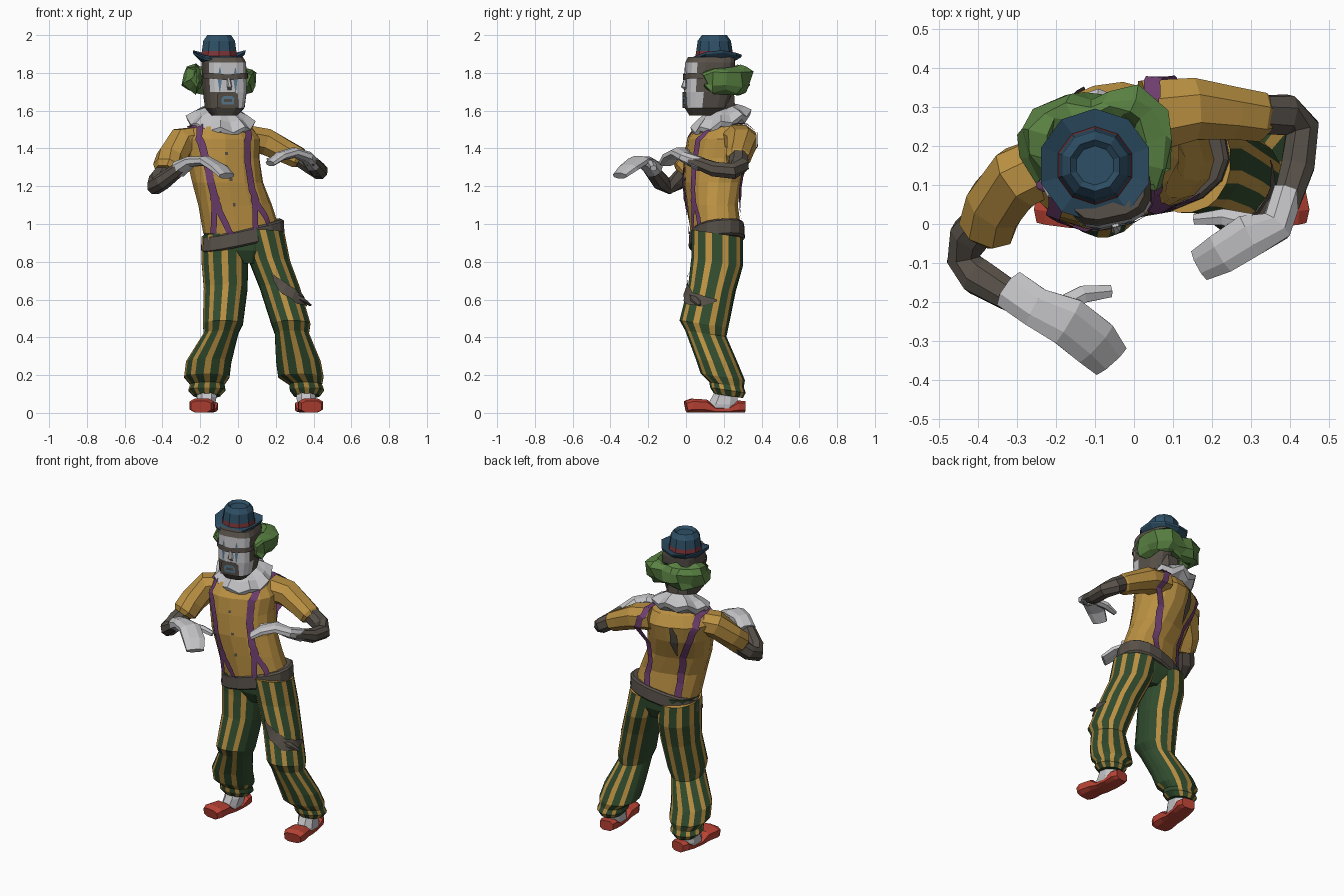
import bpy, bmesh, math, random
from mathutils import Vector, Matrix
from mathutils.bvhtree import BVHTree

random.seed(4)
if "Cube" in bpy.data.objects:
    bpy.data.objects.remove(bpy.data.objects["Cube"])

PALETTE = {
    "mustard": (0.49, 0.28, 0.055), "dark_green": (0.03, 0.07, 0.027),
    "hair_green": (0.10, 0.22, 0.055), "purple": (0.16, 0.05, 0.16),
    "hat_blue": (0.027, 0.078, 0.13), "shoe_red": (0.48, 0.055, 0.035),
    "band_red": (0.2, 0.035, 0.04), "off_white": (0.55, 0.55, 0.57),
    "dark_skin": (0.095, 0.08, 0.065), "paint_blue": (0.10, 0.19, 0.28)}
MATS = {}
for key, rgb in PALETTE.items():
    m = bpy.data.materials.new(key)
    m.use_nodes = True
    m.diffuse_color = (*rgb, 1)
    bsdf = next(n for n in m.node_tree.nodes if n.type == 'BSDF_PRINCIPLED')
    bsdf.inputs["Base Color"].default_value = (*rgb, 1)
    bsdf.inputs["Roughness"].default_value = 0.8
    MATS[key] = m


def make(name, verts, faces, mats, rule=None):
    """Mesh object; rule(polygon) picks a material name."""
    mats = mats if isinstance(mats, list) else [mats]
    bm = bmesh.new()
    vs = [bm.verts.new(v) for v in verts]
    for f in faces:
        bm.faces.new([vs[i] for i in f])
    bmesh.ops.recalc_face_normals(bm, faces=bm.faces)
    me = bpy.data.meshes.new(name)
    bm.to_mesh(me)
    bm.free()
    for k in mats:
        me.materials.append(MATS[k])
    if rule:
        for p in me.polygons:
            p.material_index = mats.index(rule(p))
    ob = bpy.data.objects.new(name, me)
    bpy.context.scene.collection.objects.link(ob)
    return ob


def skin(name, rings, mats, rule=None):
    """Bridge rings of points; side faces come first, then two caps."""
    n = len(rings[0])
    verts = [p for r in rings for p in r]
    faces = [(k * n + j, k * n + (j + 1) % n, (k + 1) * n + (j + 1) % n, (k + 1) * n + j)
             for k in range(len(rings) - 1) for j in range(n)]
    faces += [tuple(range(n)), tuple(range(len(verts) - n, len(verts)))]
    return make(name, verts, faces, mats, rule)


def section(n, a, b, power, widen=0):
    """Rounded-box outline; widen makes every odd side longer."""
    out = []
    for j in range(n):
        t = math.tau * (j + 0.5 + widen * (-1) ** j) / n
        c, s = math.cos(t), math.sin(t)
        out.append((math.copysign(abs(c) ** power, c) * a, math.copysign(abs(s) ** power, s) * b))
    return out


def loft(name, rings, mats, n=16, yaw=0, power=0.85, slope=(0, 0), rule=None, widen=0):
    """Rings are x, y, z, half width, half depth and an optional own yaw."""
    out = []
    for x, y, z, a, b, *own in rings:
        rot = Matrix.Rotation(math.radians(own[0] if own else yaw), 3, 'Z')
        ring = []
        for u, v in section(n, a, b, power, widen):
            d = rot @ Vector((u, v, 0))
            ring.append(Vector((x, y, z)) + d + Vector((0, 0, d.x * slope[0] + d.y * slope[1])))
        out.append(ring)
    return skin(name, out, mats, rule)


def limb(name, pts, mat, n=8, power=0.9, jitter=0):
    """Tube along x, y, z with half width and half thickness."""
    out = []
    for i, p in enumerate(pts):
        t = (Vector(pts[min(i + 1, len(pts) - 1)][:3]) - Vector(pts[max(i - 1, 0)][:3])).normalized()
        side = t.cross(Vector((0, 0, 1))).normalized()
        up = side.cross(t)
        out.append([Vector(p[:3]) + side * u + up * v + Vector([random.uniform(-jitter, jitter) for _ in range(3)])
                    for u, v in section(n, p[3], p[4], power)])
    return skin(name, out, mat)


def surface(*obs):
    verts, faces = [], []
    for o in obs:
        k = len(verts)
        verts += [v.co.copy() for v in o.data.vertices]
        faces += [[i + k for i in p.vertices] for p in o.data.polygons]
    return BVHTree.FromPolygons(verts, faces)


def strip(name, tree, path, widths, mat, lift=0.008, steps=6):
    """Thin band laid on a surface along a path that runs just outside it."""
    pts, ws = [], []
    if not isinstance(widths, list):
        widths = [widths] * len(path)
    for i in range(len(path) - 1):
        for s in range(steps + (i == len(path) - 2)):
            f = s / steps
            pts.append(Vector(path[i]).lerp(Vector(path[i + 1]), f))
            ws.append(widths[i] * (1 - f) + widths[i + 1] * f)
    hits, normals = [], []
    for p in pts:
        loc, nor, _, _ = tree.find_nearest(p)
        hits.append(loc)
        normals.append(nor if nor.dot(p - loc) >= 0 else -nor)
    verts = []
    for i, h in enumerate(hits):
        lo, hi = max(i - 1, 0), min(i + 1, len(hits) - 1)
        nor = sum(normals[lo:hi + 1], Vector()).normalized()
        side = (pts[hi] - pts[lo]).cross(nor).normalized() * ws[i] / 2
        verts += [h + nor * lift + side, h + nor * lift - side]
    faces = [(2 * i, 2 * i + 1, 2 * i + 3, 2 * i + 2) for i in range(len(hits) - 1)]
    return make(name, verts, faces, mat)


# Shirt body and sleeves
shirt = loft("shirt", [
    (.022, .16, .95, .207, .13, 12), (-.015, .14, 1.1, .197, .125, 15), (-.055, .14, 1.22, .19, .14, 20),
    (-.08, .167, 1.35, .195, .162, 22), (-.085, .185, 1.45, .205, .165, 24),
    (-.09, .19, 1.515, .165, .12, 24), (-.09, .18, 1.54, .09, .08, 24)], "mustard")
right_sleeve = limb("right_sleeve", [
    (-.2, .16, 1.45, .08, .07), (-.295, .12, 1.435, .085, .08), (-.355, .05, 1.35, .08, .075),
    (-.375, -.005, 1.295, .076, .075), (-.38, -.015, 1.28, .06, .055)], "mustard")
left_sleeve = limb("left_sleeve", [
    (.03, .275, 1.455, .1, .075), (.15, .295, 1.435, .085, .075), (.25, .285, 1.385, .072, .065),
    (.32, .275, 1.35, .068, .06), (.335, .272, 1.34, .053, .048)], "mustard")

# Forearms and gloves
limb("right_forearm", [(-.37, .03, 1.3, .05, .05), (-.42, -.03, 1.235, .055, .05), (-.438, -.09, 1.2, .045, .045),
                       (-.4, -.135, 1.225, .05, .045), (-.3, -.195, 1.3, .04, .035)], "dark_skin")
limb("left_forearm", [(.29, .28, 1.375, .05, .05), (.39, .28, 1.31, .055, .05), (.432, .25, 1.28, .045, .045),
                      (.42, .15, 1.29, .046, .042), (.38, .02, 1.34, .035, .03)], "dark_skin")
limb("right_glove", [(-.315, -.17, 1.29, .055, .045), (-.25, -.215, 1.33, .055, .03), (-.17, -.25, 1.335, .068, .026),
                     (-.1, -.305, 1.295, .068, .024), (-.06, -.35, 1.255, .055, .018)], "off_white")
limb("right_thumb", [(-.2, -.22, 1.33, .03, .02), (-.13, -.18, 1.315, .025, .02), (-.06, -.172, 1.295, .018, .016)], "off_white", 6)
limb("left_glove", [(.395, .08, 1.315, .042, .04), (.365, -.005, 1.355, .045, .03), (.295, -.03, 1.38, .06, .026),
                    (.225, -.075, 1.36, .056, .024), (.17, -.105, 1.32, .045, .018)], "off_white")
limb("left_thumb", [(.3, 0, 1.37, .03, .02), (.23, .018, 1.355, .024, .02), (.155, .012, 1.335, .015, .013)], "off_white", 6)

# Striped trousers, plain along the inside
STRIPES = 20


def stripe(inner):
    def rule(p):
        plain = p.normal.x * inner > (0.72 if p.center.z < 0.5 else 0.85)
        return "dark_green" if plain or p.index % 2 else "mustard"
    return rule


CLOTH = ["dark_green", "mustard"]
right_leg = loft("right_trouser_leg", [
    (-.075, .165, .93, .12, .137), (-.07, .165, .8, .125, .138), (-.065, .14, .66, .118, .124), (-.08, .095, .47, .108, .13),
    (-.09, .105, .42, .093, .11), (-.155, .165, .27, .122, .115), (-.165, .195, .19, .122, .118),
    (-.162, .215, .15, .092, .092), (-.165, .222, .12, .1, .095), (-.165, .225, .09, .072, .077)],
    CLOTH, STRIPES, power=.95, slope=(0, -.15), rule=stripe(1), widen=.1)
left_leg = loft("left_trouser_leg", [
    (.13, .165, .95, .118, .137), (.168, .165, .8, .11, .138), (.222, .135, .66, .108, .124), (.28, .095, .47, .105, .13),
    (.285, .105, .42, .092, .11), (.32, .165, .27, .12, .115), (.333, .195, .19, .122, .118),
    (.358, .215, .15, .088, .092), (.365, .222, .12, .092, .095), (.365, .225, .09, .07, .077)],
    CLOTH, STRIPES, power=.95, slope=(0, -.15), rule=stripe(-1), widen=.1)
loft("trouser_seat", [(.025, .165, .95, .21, .13), (.035, .165, .86, .18, .125), (.055, .165, .79, .05, .09)], "dark_green")
loft("belt", [(.025, .163, .895, .212, .135), (.025, .163, .905, .222, .144),
              (.025, .163, .975, .218, .14), (.025, .163, .985, .206, .13)], "dark_skin", 16, 10, slope=(.2, .1))

# Socks and shoes
for side, x, turn in (("right", -.165, -.13), ("left", .36, .12)):
    loft(side + "_sock", [(x + turn * .05, .19, .02, .05, .085), (x + turn * .05, .195, .045, .054, .085),
                          (x, .205, .085, .055, .072), (x, .22, .14, .055, .055)], "off_white", 8)
    limb(side + "_shoe", [(x + turn * (.24 - y), y, h + .001, w, h) for y, w, h in
                          ((.31, .045, .032), (.275, .057, .033), (.22, .056, .014), (.15, .057, .015),
                           (.1, .062, .036), (.03, .068, .038), (0, .056, .032))],
         "shoe_red", 8, 0.6)

# Neck, ruffled collar, head
loft("neck", [(-.09, .195, 1.5, .078, .078), (-.085, .165, 1.7, .08, .095)], "dark_skin", 8)
centre = Vector((-.092, .185, 0))
rings = []
for z, a, b, wave in ((1.61, .08, .085, 0), (1.58, .135, .12, .008), (1.545, .178, .155, .014), (1.515, .165, .145, .018), (1.49, .1, .09, 0)):
    ring = []
    for j in range(16):
        t, w = math.tau * j / 16, wave * (-1) ** j
        c, s = math.cos(t), math.sin(t)
        ring.append(centre + Vector(((a + w / 2) * c, (b + w / 2) * s, z + w + .3 * b * s - .08 * a * c)))
    rings.append(ring)
skin("collar_ruffle", rings, "off_white")

FRONT = Vector((math.sin(math.radians(12)), -math.cos(math.radians(12)), 0))


def face_paint(p):
    depth = (p.center - Vector((-.07, .115, 0))).dot(FRONT)
    bearded = p.center.z < 1.7 and p.center.x < -.1
    return "off_white" if depth > .06 and 1.62 < p.center.z < 1.85 and not bearded else "dark_skin"


head = loft("head", [(-.072, .095, 1.575, .065, .075), (-.07, .105, 1.615, .1, .108), (-.07, .118, 1.7, .11, .125),
                     (-.075, .128, 1.855, .112, .128), (-.08, .135, 1.885, .1, .12)],
            ["dark_skin", "off_white"], 16, 12, 0.6, rule=face_paint)
limb("nose", [(-.048, -.002, 1.77, .01, .008), (-.045, -.012, 1.725, .016, .012), (-.045, -.004, 1.712, .012, .006)], "off_white", 6)

# Painted face
face = surface(head)
for side, x in (("right", -.1), ("left", -.002)):
    strip(side + "_eye_streak", face, [(x, -.05, 1.83), (x, -.05, 1.775), (x, -.05, 1.7)], [.004, .024, .004], "paint_blue", .004)
strip("eye_band", face, [(-.2, .08, 1.785), (-.155, -.02, 1.785), (-.045, -.06, 1.778), (.03, 0, 1.785), (.07, .09, 1.785)], .03, "dark_skin")
strip("muzzle", face, [(-.045, -.05, 1.7), (-.045, -.05, 1.685), (-.045, -.05, 1.605)], [.07, .11, .12], "dark_skin", .004)
strip("lips", face, [(-.045, -.05, 1.677), (-.045, -.05, 1.665), (-.045, -.05, 1.63)], [.04, .07, .065], "paint_blue", .007)
strip("mouth", face, [(-.045, -.05, 1.661), (-.045, -.05, 1.645)], .045, "dark_skin", .0095, 2)

# Hair wrapped round the back of the head
arc = [(.04, .1), (.042, .15), (.045, .21), (.035, .27), (-.01, .305), (-.06, .295), (-.11, .285),
       (-.17, .285), (-.22, .265), (-.245, .22), (-.245, .17), (-.225, .12)]
limb("hair", [(x, y, 1.765, *((.02, .035) if i in (0, len(arc) - 1) else (.045, .07))) for i, (x, y) in enumerate(arc)],
     "hair_green", 9, 0.9, 0.017)

# Hat with curled brim and band
hat = loft("hat", [(-.1, .15, z, r, r) for z, r in
                   ((1.858, .1), (1.873, .143), (1.885, .146), (1.89, .1), (1.915, .096), (1.97, .088), (2.0, .066), (1.985, .05))],
           ["hat_blue", "band_red"], 10, power=1,
           rule=lambda p: "band_red" if p.index // 10 == 3 else "hat_blue")
for v in hat.data.vertices:
    d = v.co - Vector((-.1, .15, 0))
    if d.xy.length > .12:
        v.co.z += 1.8 * d.x ** 2 + .1 * d.y - .004

# Braces over the shoulders, forked and clipped at the front
body = surface(shirt, right_sleeve, left_sleeve)
right_fork, left_fork = (-.13, -.03, 1.13), (.115, -.01, 1.13)
strip("right_brace", body, [right_fork, (-.175, -.06, 1.3), (-.215, -.04, 1.45), (-.235, .05, 1.57), (-.275, .14, 1.62),
                            (-.3, .26, 1.54), (-.28, .33, 1.4), (-.2, .34, 1.15), (-.15, .32, .97)], .042, "purple")
strip("left_brace", body, [left_fork, (.1, -.02, 1.3), (.085, .02, 1.45), (.07, .13, 1.58), (.055, .25, 1.63),
                           (.05, .4, 1.54), (.08, .41, 1.4), (.08, .37, 1.15), (.07, .33, .97)], .042, "purple")
for name, top, low in (("right_outer_fork", right_fork, (-.145, 0, .93)), ("right_inner_fork", right_fork, (-.03, -.02, .92)),
                       ("left_inner_fork", left_fork, (.11, -.01, .94)), ("left_outer_fork", left_fork, (.215, .03, .98))):
    strip(name, body, [top, low], .033, "purple")
for side, (x, y, z) in (("right", right_fork), ("left", left_fork)):
    strip(side + "_clip", body, [(x, y, z + .03), (x, y, z), (x, y, z - .03)], [.03, .055, .03], "purple", .0095, 2)

# Buttons and the tear in the back
for i, (x, z) in enumerate(((-.04, 1.38), (-.02, 1.24), (-.005, 1.1))):
    strip(f"button_{i + 1}", body, [(x, -.05, z + .008), (x, -.05, z - .008)], .016, "dark_skin", .005, 1)
strip("back_tear", body, [(-.16, .42, 1.47), (-.18, .42, 1.38), (-.17, .4, 1.31), (-.18, .4, 1.19)], [.004, .04, .05, .004], "dark_skin")

# Torn trouser thigh with a hanging flap
thigh = surface(left_leg)
strip("thigh_tear", thigh, [(.17, -.01, .735), (.24, -.02, .67), (.33, 0, .615), (.38, .08, .6), (.37, .17, .6)],
      [.005, .06, .07, .06, .01], "dark_skin")
limb("thigh_tear_flap", [(.28, .03, .63, .02, .012), (.34, .05, .6, .03, .014), (.385, .07, .57, .01, .006)], "dark_skin", 6)
